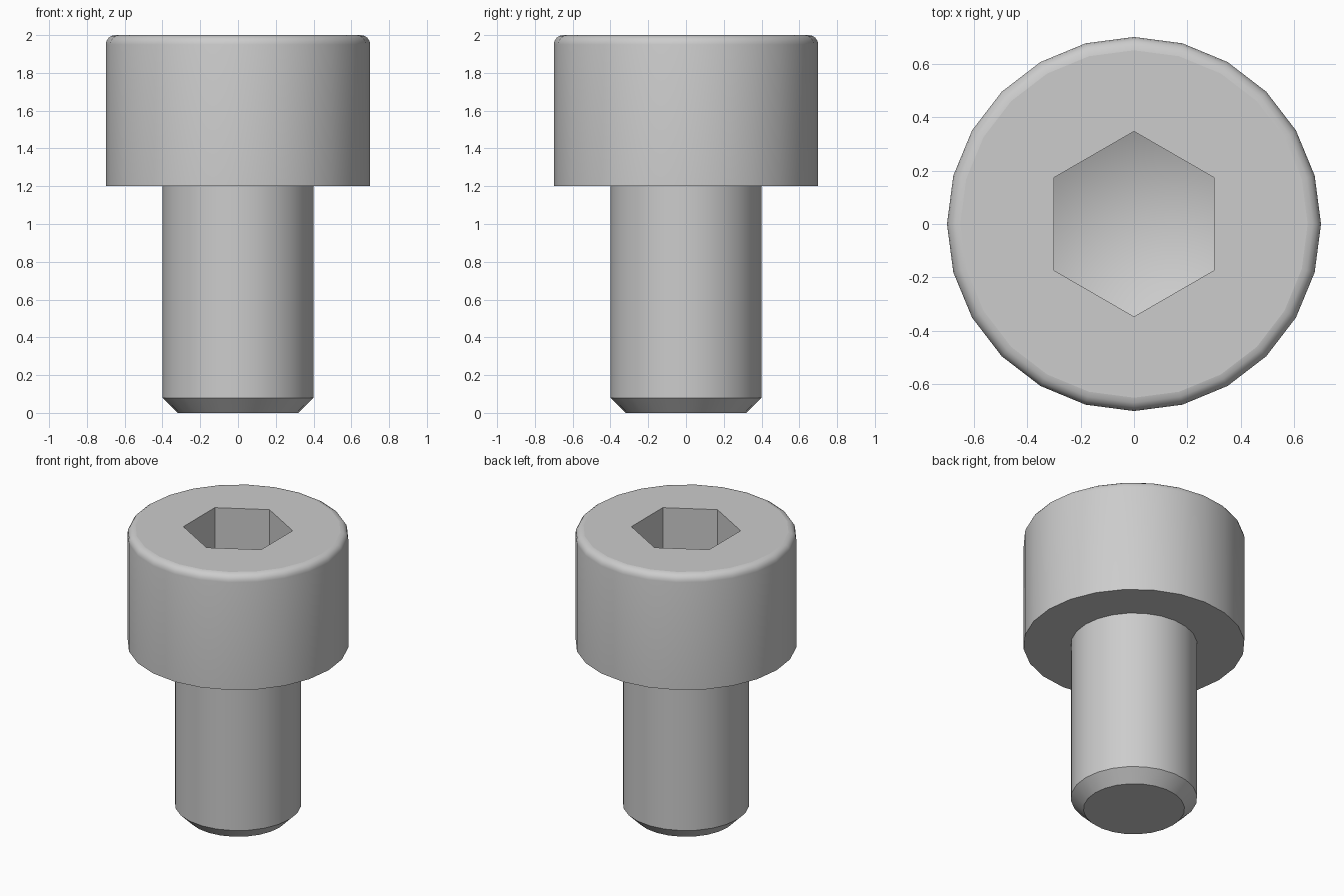
import bpy, bmesh, math

if "Cube" in bpy.data.objects:
    bpy.data.objects.remove(bpy.data.objects["Cube"])

SIDES = 24
steel = bpy.data.materials.new("light grey steel")
steel.diffuse_color = (0.604, 0.604, 0.604, 1)
steel.use_nodes = True
steel.node_tree.nodes["Principled BSDF"].inputs["Base Color"].default_value = steel.diffuse_color


def ring(bm, radius, z, count, phase=0.0):
    """A loop of vertices at one height."""
    return [bm.verts.new((radius * math.cos(phase + 2 * math.pi * i / count),
                          radius * math.sin(phase + 2 * math.pi * i / count), z))
            for i in range(count)]


def skin(bm, lower, upper):
    """Quads between two loops of equal count."""
    n = len(lower)
    return [bm.faces.new((lower[i], lower[(i + 1) % n], upper[(i + 1) % n], upper[i]))
            for i in range(n)]


def loop_edges(bm, loop):
    return [bm.edges.get((v, loop[i - 1])) for i, v in enumerate(loop)]


bm = bmesh.new()

# Shank with chamfered tip, flat underside of head, head wall, rounded rim
profile = [(0.32, 0), (0.4, 0.08), (0.4, 1.2), (0.7, 1.2)]
fillet, steps = 0.05, 4
for i in range(steps + 1):
    a = math.pi / 2 * i / steps
    profile.append((0.7 - fillet + fillet * math.cos(a), 2 - fillet + fillet * math.sin(a)))
rings = [ring(bm, r, z, SIDES) for r, z in profile]
smooth = []
for lower, upper in zip(rings, rings[1:]):
    smooth += skin(bm, lower, upper)
bm.faces.new(rings[0][::-1])

# Hexagonal socket with a shallow conical floor
hex_radius = 0.6 / math.sqrt(3)
mouth = ring(bm, hex_radius, 2.0, 6, math.pi / 2)
floor = ring(bm, hex_radius, 1.6, 6, math.pi / 2)
skin(bm, floor, mouth)
tip = bm.verts.new((0, 0, 1.43))
for i in range(6):
    smooth.append(bm.faces.new((floor[i], floor[(i + 1) % 6], tip)))

# Flat top face around the socket
edges = loop_edges(bm, rings[-1]) + loop_edges(bm, mouth)
bmesh.ops.triangle_fill(bm, edges=edges, use_beauty=True, normal=(0, 0, 1))
bmesh.ops.recalc_face_normals(bm, faces=bm.faces)

# Smooth curved faces, keep hard corners and the border of the top flat sharp
for f in smooth:
    f.smooth = True
for e in bm.edges:
    if len(e.link_faces) == 2:
        flat_border = e.link_faces[0].smooth != e.link_faces[1].smooth
        e.smooth = not flat_border and e.calc_face_angle() < math.radians(35)

mesh = bpy.data.meshes.new("socket_head_screw")
bm.to_mesh(mesh)
bm.free()
mesh.materials.append(steel)
screw = bpy.data.objects.new("socket_head_screw", mesh)
bpy.context.collection.objects.link(screw)
